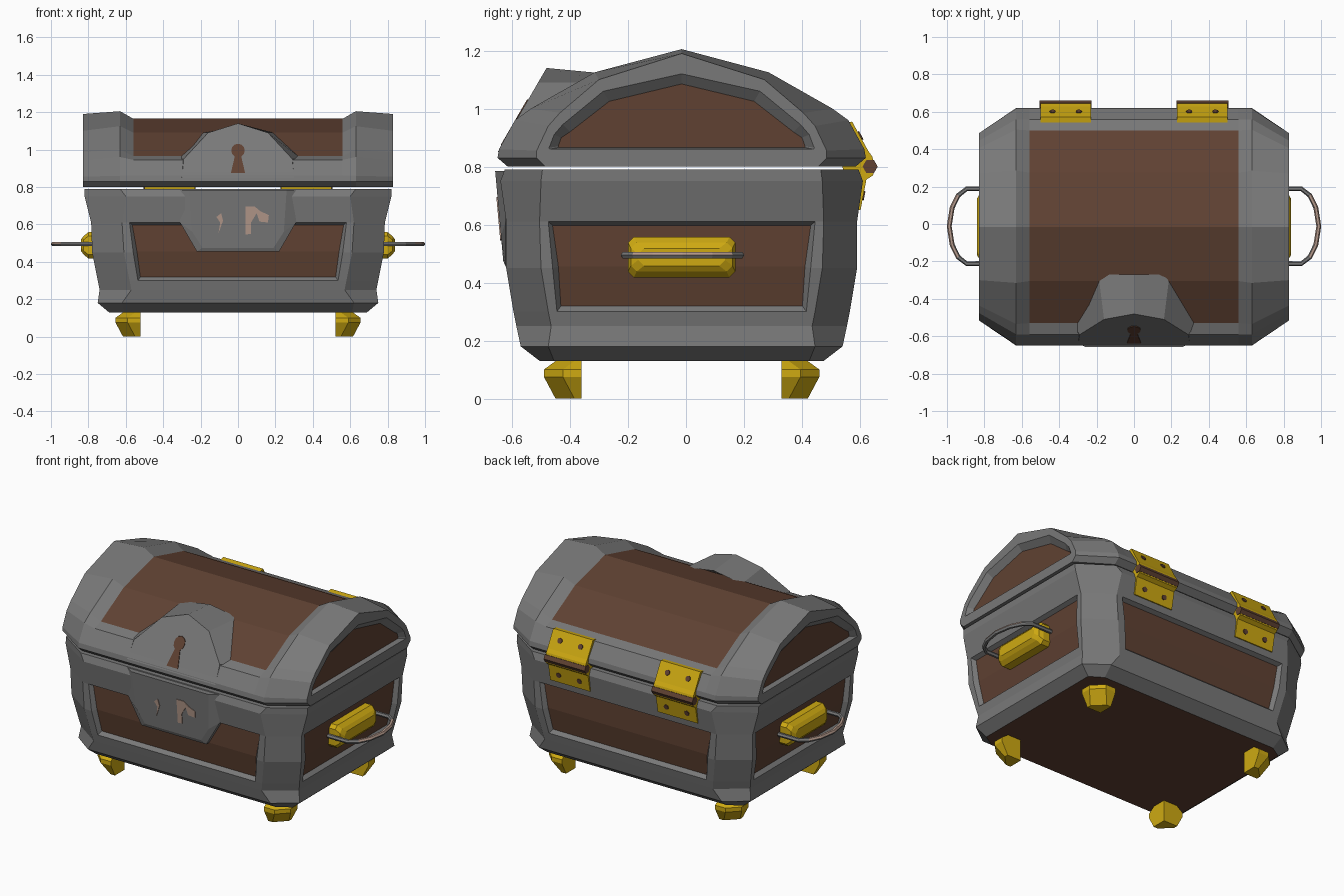
import bpy, bmesh, math
from mathutils import Vector

cube = bpy.data.objects.get("Cube")
if cube:
    bpy.data.objects.remove(cube, do_unlink=True)

OFF = -0.015  # body sits slightly toward the front


def material(name, rgb):
    m = bpy.data.materials.new(name)
    m.use_nodes = True
    m.diffuse_color = (*rgb, 1)
    m.node_tree.nodes["Principled BSDF"].inputs["Base Color"].default_value = (*rgb, 1)
    return m


GREY = material("grey iron", (0.19, 0.19, 0.19))
BROWN = material("brown wood", (0.115, 0.053, 0.032))
GOLD = material("gold brass", (0.62, 0.40, 0.006))
PINK = material("worn bare metal", (0.46, 0.32, 0.26))


def loft_mesh(sections):
    """Join closed loops of points in order and cap both ends."""
    bm = bmesh.new()
    rings = [[bm.verts.new(p) for p in s] for s in sections]
    n = len(rings[0])
    for a, b in zip(rings, rings[1:]):
        for i in range(n):
            j = (i + 1) % n
            bm.faces.new((a[i], a[j], b[j], b[i]))
    bm.faces.new(rings[0])
    bm.faces.new(rings[-1])
    bmesh.ops.recalc_face_normals(bm, faces=bm.faces[:])
    return bm


def finish(name, bm, mats):
    me = bpy.data.meshes.new(name)
    bm.to_mesh(me)
    bm.free()
    for m in mats:
        me.materials.append(m)
    ob = bpy.data.objects.new(name, me)
    bpy.context.collection.objects.link(ob)
    return ob


def loft(name, sections, mats, rule=None):
    bm = loft_mesh(sections)
    if rule:
        for f in bm.faces:
            f.material_index = int(rule(f.calc_center_median()))
    return finish(name, bm, mats)


def disc(name, centre, normal, r, mat, sides=8, thick=0.005):
    n = Vector(normal).normalized()
    u = n.orthogonal().normalized()
    v = n.cross(u)
    ring = [u * math.cos(k * math.tau / sides) * r + v * math.sin(k * math.tau / sides) * r
            for k in range(sides)]
    c = Vector(centre)
    return loft(name, [[c + p - n * thick for p in ring], [c + p + n * thick for p in ring]], [mat])


# Chest body: chamfered rings with recessed wood panels
def body_ring(z, X, Y, cx, cy, ox, oy):
    front = [(-cx, -Y), (-ox, -Y), (ox, -Y), (cx, -Y)]
    side = [(X, -cy), (X, -oy), (X, oy), (X, cy)]
    pts = front + side
    pts += [(-x, -y) for x, y in pts]
    return [(x, y + OFF, z) for x, y in pts]


body = loft_mesh([body_ring(*r) for r in (
    (0.13, 0.69, 0.49, 0.61, 0.44, 0.53, 0.42),
    (0.18, 0.75, 0.555, 0.62, 0.46, 0.53, 0.42),
    (0.25, 0.74, 0.57, 0.57, 0.45, 0.53, 0.42),
    (0.30, 0.75, 0.58, 0.58, 0.46, 0.535, 0.43),
    (0.45, 0.78, 0.605, 0.61, 0.485, 0.56, 0.445),
    (0.61, 0.785, 0.605, 0.62, 0.49, 0.58, 0.46),
    (0.75, 0.82, 0.625, 0.60, 0.485, 0.58, 0.46),
    (0.79, 0.82, 0.61, 0.63, 0.48, 0.58, 0.46))])
panels = []
for f in body.faces:
    c = f.calc_center_median()
    if 0.3 < c.z < 0.6 and (abs(c.x) < 0.01 or abs(c.y - OFF) < 0.01):
        panels.append(f)
    elif c.z < 0.135:
        f.material_index = 1
bmesh.ops.inset_region(body, faces=panels, thickness=0.02, depth=-0.025)
for f in panels:
    f.material_index = 1
finish("chest_body", body, [GREY, BROWN])

# Lid: arched sections lofted along x, end sections sunk for the wood panels
half_lid = [
    (0.56, [(0.60, 0.80), (0.635, 0.83), (0.63, 0.86), (0.575, 0.945), (0.515, 0.965), (0.29, 1.09), (0, 1.165)]),
    (0.63, [(0.60, 0.80), (0.635, 0.83), (0.63, 0.86), (0.575, 0.96), (0.52, 1.0), (0.30, 1.125), (0, 1.205)]),
    (0.83, [(0.47, 0.80), (0.50, 0.83), (0.50, 0.855), (0.46, 0.94), (0.42, 0.985), (0.285, 1.10), (0, 1.19)]),
    (0.83, [(0.455, 0.86), (0.458, 0.865), (0.455, 0.87), (0.44, 0.91), (0.41, 0.945), (0.27, 1.06), (0, 1.12)]),
    (0.80, [(0.425, 0.866), (0.425, 0.87), (0.424, 0.875), (0.415, 0.9), (0.385, 0.92), (0.25, 1.025), (0, 1.085)])]


def lid_section(x, pts):
    loop = [(-y, z) for y, z in pts] + pts[-2::-1]
    return [(x, y + OFF, z) for y, z in loop]


loft("lid", [lid_section(-x, p) for x, p in reversed(half_lid)] + [lid_section(x, p) for x, p in half_lid],
     [GREY, BROWN],
     lambda c: abs(abs(c.x) - 0.80) < 0.005 or (abs(c.x) < 0.1 and c.z > 1.0))


def mirrored(half):
    return half + [(-x, z) for x, z in reversed(half) if x != 0]


# Upper clasp on the lid front
def upper_y(z):
    return -0.655 + (z - 0.84) * 0.58


clasp_front = mirrored([(-0.30, 0.85), (-0.29, 0.95), (-0.16, 1.09), (0, 1.14)])
clasp_back = mirrored([(-0.34, 0.85), (-0.34, 0.95), (-0.19, 1.09), (0, 1.12)])
loft("upper_clasp",
     [[(x, upper_y(z), z) for x, z in clasp_front],
      [(x, -0.27 if z > 1 else -0.53, z) for x, z in clasp_back]], [GREY])

# Lower clasp on the body front
def lower_y(z):
    return -0.655 + (0.75 - z) * 0.09


outer = mirrored([(-0.32, 0.785), (-0.31, 0.61), (-0.22, 0.455)])
inner = mirrored([(-0.26, 0.785), (-0.245, 0.56), (-0.19, 0.475)])
loft("lower_clasp",
     [[(x, -0.56, z) for x, z in outer],
      [(x, -0.622, z) for x, z in outer],
      [(x, lower_y(z), z) for x, z in inner]], [GREY])


# Thin plates lying on the clasps
def plate(name, outline, surface, mat):
    loft(name, [[(x, surface(z) + d, z) for x, z in outline] for d in (0.003, -0.004)], [mat])


head = [(0.036 * math.sin(a), 0.995 - 0.036 * math.cos(a))
        for a in (math.radians(d) for d in range(30, 331, 30))]
plate("keyhole", [(-0.018, 0.96), (-0.038, 0.875), (0.038, 0.875), (0.018, 0.96)] + head, upper_y, BROWN)
plate("worn_patch_small", [(-0.105, 0.55), (-0.095, 0.61), (-0.115, 0.64), (-0.09, 0.66), (-0.08, 0.62)],
      lower_y, PINK)
plate("worn_patch_large",
      [(0.04, 0.545), (0.07, 0.55), (0.07, 0.61), (0.10, 0.66), (0.115, 0.615), (0.16, 0.61),
       (0.165, 0.65), (0.12, 0.67), (0.09, 0.695), (0.04, 0.695)], lower_y, PINK)

# Hinges with screws on the back
hinge = [(0.56, 0.65), (0.602, 0.65), (0.622, 0.755), (0.645, 0.77), (0.652, 0.80), (0.642, 0.835),
         (0.628, 0.855), (0.573, 0.955), (0.54, 0.95), (0.54, 0.80)]
for side, s in (("left", 1), ("right", -1)):
    loft(f"{side}_hinge", [[(s * x, y, z) for y, z in hinge] for x in (0.23, 0.50)], [GOLD])
    ring = [(0.635 + 0.026 * math.cos(k * math.pi / 3), 0.80 + 0.026 * math.sin(k * math.pi / 3)) for k in range(6)]
    loft(f"{side}_hinge_pin", [[(s * x, y, z) for y, z in ring] for x in (0.226, 0.504)], [BROWN])
    for x in (0.295, 0.435):
        disc(f"{side}_hinge_screw_upper", (s * x, 0.60, 0.906), (0, 0.88, 0.48), 0.016, BROWN)
        disc(f"{side}_hinge_screw_lower", (s * x, 0.611, 0.70), (0, 0.98, -0.19), 0.016, BROWN)

# Feet: five-sided blocks at the corners
def foot_ring(sx, sy, z, X, Y):
    c = 0.065
    pts = [(0.52, 0.345), (X, 0.345), (X, Y - c), (X - c, Y), (0.52, Y)]
    return [(sx * x, sy * y + OFF, z) for x, y in pts]


for fb, sy in (("front", -1), ("back", 1)):
    for lr, sx in (("left", 1), ("right", -1)):
        loft(f"{fb}_{lr}_foot", [foot_ring(sx, sy, *r) for r in (
            (0, 0.615, 0.435), (0.075, 0.655, 0.475), (0.10, 0.655, 0.475), (0.14, 0.60, 0.42))], [GOLD])

# Side handles: brass mount and iron ring
def mount_ring(s, x, hy, hz, c=0.02):
    pts = [(hy, hz - c), (hy - c, hz), (c - hy, hz), (-hy, hz - c)]
    pts += [(-y, -z) for y, z in pts]
    return [(s * x, y + OFF, 0.488 + z) for y, z in pts]


arc = [(0.76, 0.20), (0.895, 0.20), (0.94, 0.165), (0.972, 0.10), (0.988, 0)]
arc += [(x, -y) for x, y in arc[-2::-1]]
for side, s in (("left", 1), ("right", -1)):
    loft(f"{side}_handle_mount", [mount_ring(s, *r) for r in (
        (0.73, 0.185, 0.07), (0.80, 0.185, 0.07), (0.825, 0.175, 0.05), (0.84, 0.15, 0.03))], [GOLD])
    sections = []
    for i, (x, y) in enumerate(arc):
        a, b = Vector(arc[max(i - 1, 0)]), Vector(arc[min(i + 1, len(arc) - 1)])
        t = (b - a).normalized()
        sections.append([(s * (x - t.y * 0.013 * math.cos(k)), y + t.x * 0.013 * math.cos(k) + OFF + 0.003,
                          0.495 + 0.013 * math.sin(k)) for k in (j * math.pi / 3 for j in range(6))])
    loft(f"{side}_handle", sections, [GREY, PINK],
         lambda c: abs(c.y - OFF) < 0.14 and abs(c.x) > 0.955 and c.z > 0.49)
